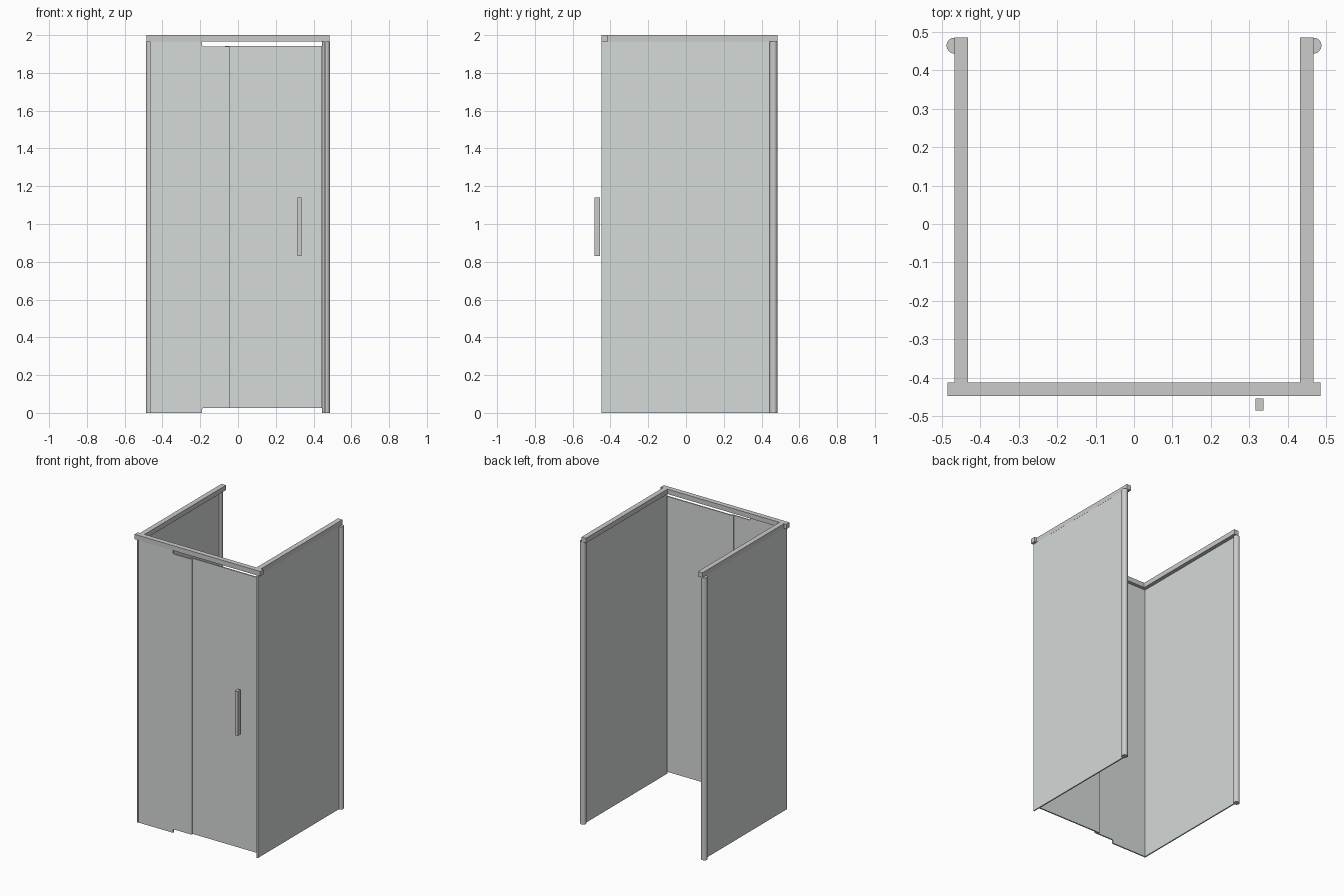
import bpy
import bmesh
import math

if "Cube" in bpy.data.objects:
    bpy.data.objects.remove(bpy.data.objects["Cube"])


def material(name, color):
    mat = bpy.data.materials.new(name)
    mat.diffuse_color = (*color, 1.0)
    mat.use_nodes = True
    mat.node_tree.nodes["Principled BSDF"].inputs["Base Color"].default_value = mat.diffuse_color
    return mat


GLASS = material("pale_glass", (0.66, 0.70, 0.69))
METAL = material("light_metal", (0.61, 0.61, 0.63))


def prism(name, outline, lo, hi, mat, axis='z'):
    """Extrude a closed outline: XY points along z, or XZ points along y."""
    bm = bmesh.new()
    place = (lambda a, b: (a, b, lo)) if axis == 'z' else (lambda a, b: (a, lo, b))
    face = bm.faces.new([bm.verts.new(place(a, b)) for a, b in outline])
    ext = bmesh.ops.extrude_face_region(bm, geom=[face])
    verts = [g for g in ext['geom'] if isinstance(g, bmesh.types.BMVert)]
    d = hi - lo
    bmesh.ops.translate(bm, verts=verts, vec=(0, 0, d) if axis == 'z' else (0, d, 0))
    bmesh.ops.recalc_face_normals(bm, faces=bm.faces)
    mesh = bpy.data.meshes.new(name)
    bm.to_mesh(mesh)
    bm.free()
    mesh.materials.append(mat)
    ob = bpy.data.objects.new(name, mesh)
    bpy.context.collection.objects.link(ob)
    return ob


def box(name, x, y, z, mat):
    return prism(name, [(x[0], y[0]), (x[1], y[0]), (x[1], y[1]), (x[0], y[1])], *z, mat)


RAIL_Z = 1.966

# Top rail: front bar with overhanging ends and two side arms
half = [(0.484, -0.447), (0.484, -0.412), (0.466, -0.412), (0.466, 0.484),
        (0.431, 0.484), (0.431, -0.412)]
prism("top_rail", half + [(-x, y) for x, y in reversed(half)], RAIL_Z, 2.0, METAL)

# Side glass, flush with the rail's outer face, and round wall posts
for side, s in (("left", -1), ("right", 1)):
    box(side + "_glass", sorted((s * 0.457, s * 0.4655)), (-0.4465, 0.466), (0, RAIL_Z), GLASS)
    bpy.ops.mesh.primitive_cylinder_add(vertices=32, radius=0.0205, depth=RAIL_Z,
                                        location=(s * 0.4665, 0.4635, RAIL_Z / 2))
    post = bpy.context.object
    post.name = side + "_wall_post"
    post.data.materials.append(METAL)
    bpy.ops.object.shade_smooth_by_angle(angle=math.radians(30))

# Fixed front glass, notched at top and bottom with rounded notch corners
r = 0.006
bottom = [(-0.464, 0.0), (-0.19, 0.0)]
bottom += [(-0.19 + r - r * math.cos(a), 0.025 - r + r * math.sin(a))
           for a in (0, math.pi / 6, math.pi / 3, math.pi / 2)]
bottom.append((-0.045, 0.025))
top = [(x, RAIL_Z - z) for x, z in reversed(bottom)]
prism("fixed_front_glass", bottom + top, -0.444, -0.435, GLASS, 'y')

# Sliding door glass, overlapping just behind the fixed pane
box("sliding_door", (-0.069, 0.444), (-0.432, -0.423), (0.026, 1.943), GLASS)

# Door handle
box("door_handle", (0.316, 0.337), (-0.484, -0.454), (0.83, 1.14), METAL)
